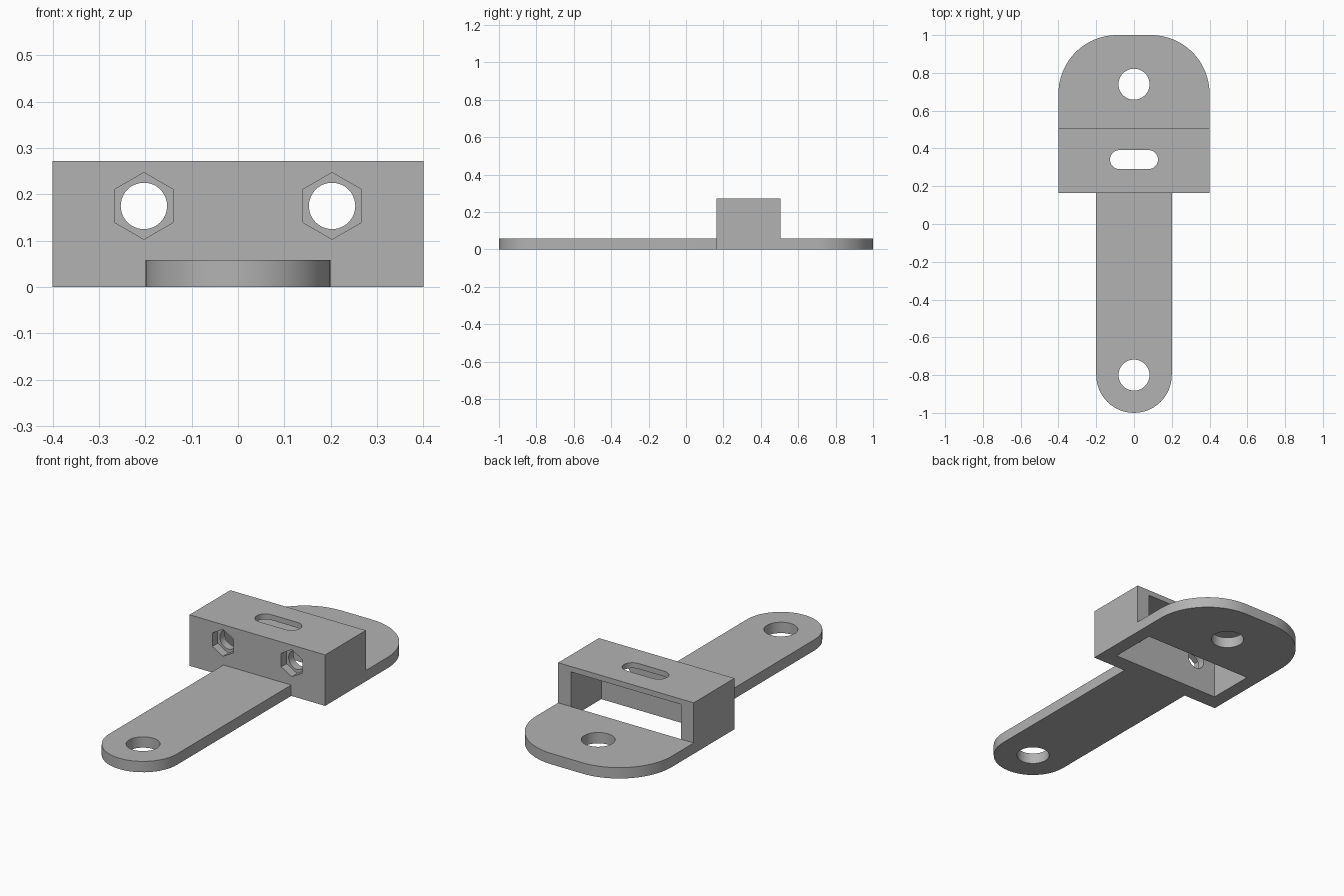
import bpy, bmesh
from math import sin, cos, pi, radians

cube = bpy.data.objects.get("Cube")
if cube:
    bpy.data.objects.remove(cube)

grey = bpy.data.materials.new("plain grey")
grey.use_nodes = True
grey.diffuse_color = (0.45, 0.45, 0.45, 1)
grey.node_tree.nodes["Principled BSDF"].inputs["Base Color"].default_value = grey.diffuse_color

THICK = 0.058            # flat plate thickness
HEIGHT = 0.272           # sleeve height
FRONT, BACK = 0.163, 0.506
HALF = 0.4               # half width of the sleeve


def arc(cx, cy, r, start, end, steps=24):
    angles = [radians(start + (end - start) * i / steps) for i in range(steps + 1)]
    return [(cx + r * cos(a), cy + r * sin(a)) for a in angles]


def circle(cx, cy, r, sides=48, turn=0.0):
    return [(cx + r * cos(turn + 2 * pi * i / sides), cy + r * sin(turn + 2 * pi * i / sides))
            for i in range(sides)]


def rect(x0, y0, x1, y1):
    return [(x0, y0), (x1, y0), (x1, y1), (x0, y1)]


def prism(name, outline, lo, hi, axis="z"):
    """Extrude a flat outline along z, or along y for outlines given in x and z."""
    bm = bmesh.new()

    def ring(level):
        return [bm.verts.new((u, v, level) if axis == "z" else (u, level, v)) for u, v in outline]

    a, b = ring(lo), ring(hi)
    bm.faces.new(a)
    bm.faces.new(b)
    for i in range(len(a)):
        j = (i + 1) % len(a)
        bm.faces.new((a[i], a[j], b[j], b[i]))
    bmesh.ops.recalc_face_normals(bm, faces=bm.faces[:])
    mesh = bpy.data.meshes.new(name)
    bm.to_mesh(mesh)
    bm.free()
    mesh.materials.append(grey)
    ob = bpy.data.objects.new(name, mesh)
    bpy.context.collection.objects.link(ob)
    return ob


def cut(ob, cutters):
    """Subtract the cutters, bake the result and discard them."""
    for c in cutters:
        c.hide_render = True
        mod = ob.modifiers.new("cut", "BOOLEAN")
        mod.operation = "DIFFERENCE"
        mod.solver = "EXACT"
        mod.object = c
    bpy.context.view_layer.update()
    deps = bpy.context.evaluated_depsgraph_get()
    baked = bpy.data.meshes.new_from_object(ob.evaluated_get(deps))
    ob.modifiers.clear()
    ob.data = baked
    for c in cutters:
        bpy.data.objects.remove(c)


# Long tongue with a rounded end and a hole
tongue = prism("tongue", [(0.2, FRONT), (-0.2, FRONT)] + arc(0, -0.8, 0.2, 180, 360), 0, THICK)
cut(tongue, [prism("tongue_hole", circle(0, -0.8, 0.082), -0.1, 0.2)])

# Wide back plate with two rounded corners and a hole
R = 0.31
plate = prism("back_plate", [(-HALF, BACK), (HALF, BACK)]
              + arc(HALF - R, 1 - R, R, 0, 90) + arc(R - HALF, 1 - R, R, 90, 180), 0, THICK)
cut(plate, [prism("plate_hole", circle(0, 0.74, 0.082), -0.1, 0.2)])

# Hollow sleeve, open below and behind, with a slot on top
sleeve = prism("sleeve", rect(-HALF, FRONT, HALF, BACK), 0, HEIGHT)
slot = arc(0.077, 0.341, 0.05, -90, 90) + arc(-0.077, 0.341, 0.05, 90, 270)
cutters = [prism("cavity", rect(-0.325, 0.25, 0.325, 0.7), -0.1, 0.243),
           prism("slot", slot, 0.2, 0.4)]

# Hexagonal nut pockets and bolt holes in the front wall
for x in (-0.203, 0.203):
    cutters.append(prism("nut_pocket", circle(x, 0.175, 0.072, 6, pi / 6),
                         0.1, FRONT + 0.045, "y"))
    cutters.append(prism("bolt_hole", circle(x, 0.175, 0.05), 0.1, 0.4, "y"))
cut(sleeve, cutters)

# Smooth the round walls, keep the edges crisp
bpy.ops.object.select_all(action="DESELECT")
for ob in (tongue, plate, sleeve):
    ob.select_set(True)
bpy.context.view_layer.objects.active = sleeve
bpy.ops.object.shade_smooth_by_angle(angle=radians(30))
